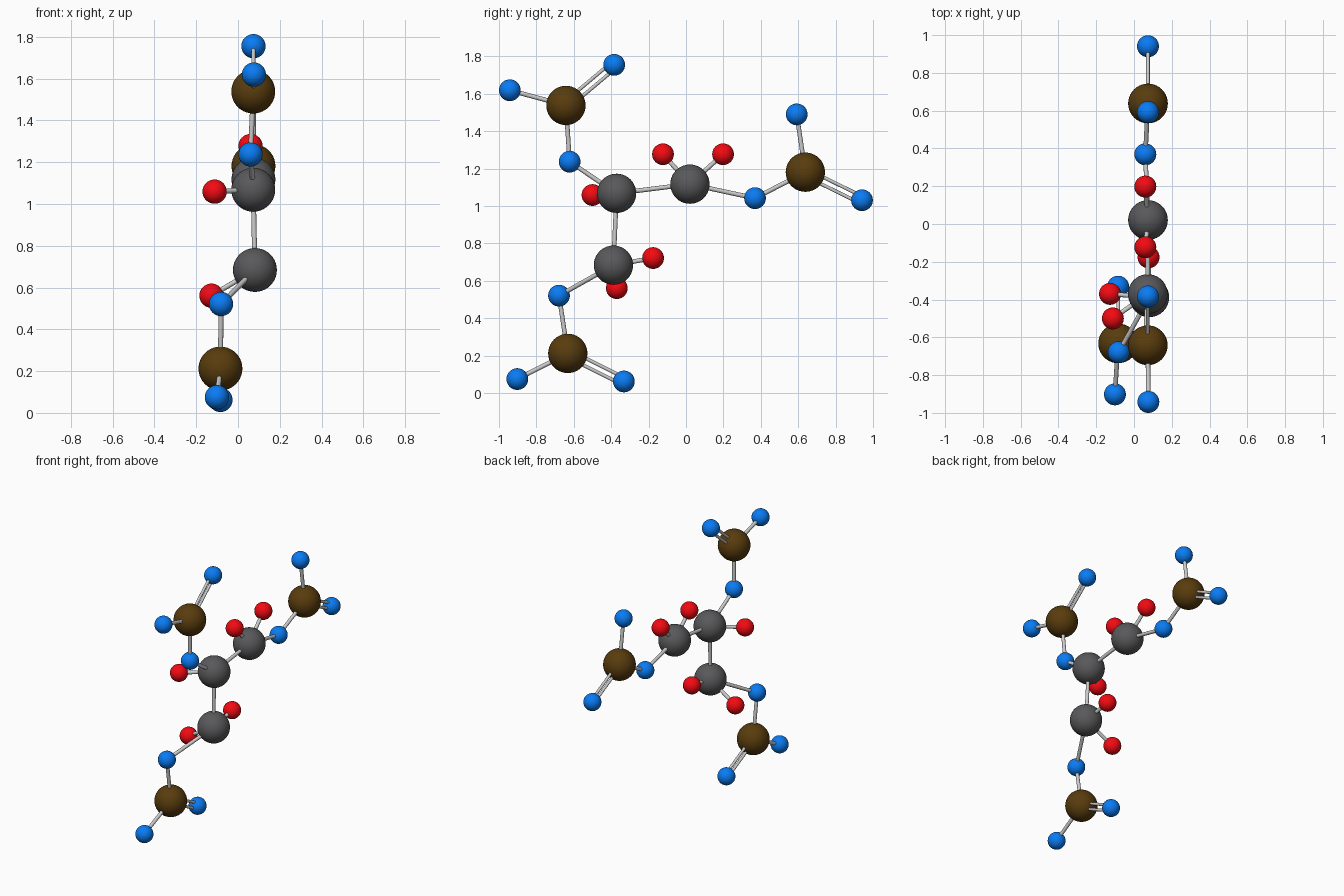
import bpy
from mathutils import Vector

if "Cube" in bpy.data.objects:
    bpy.data.objects.remove(bpy.data.objects["Cube"])


def material(name, rgb):
    m = bpy.data.materials.new(name)
    m.diffuse_color = (*rgb, 1)
    m.use_nodes = True
    m.node_tree.nodes["Principled BSDF"].inputs["Base Color"].default_value = m.diffuse_color
    return m


# radius and colour of each kind of ball
KINDS = {
    "carbon": (0.105, material("dark_grey", (0.10, 0.10, 0.105))),
    "nitrogen": (0.105, material("brown", (0.10, 0.045, 0.004))),
    "oxygen": (0.058, material("blue", (0.003, 0.2, 0.9))),
    "hydrogen": (0.058, material("red", (0.9, 0.003, 0.006))),
}


def finish(name, mat=None):
    o = bpy.context.object
    o.name = name
    if mat:
        o.data.materials.append(mat)
    bpy.ops.object.shade_smooth_by_angle()
    return o


def atom(kind, name, pos):
    r, mat = KINDS[kind]
    bpy.ops.mesh.primitive_uv_sphere_add(segments=40, ring_count=20, radius=r, location=pos)
    finish(kind + "_" + name, mat)
    return Vector(pos)


def rod(name, a, b, r):
    d = b - a
    bpy.ops.mesh.primitive_cylinder_add(vertices=20, radius=r, depth=d.length, location=(a + b) / 2)
    bpy.context.object.rotation_mode = "QUATERNION"
    bpy.context.object.rotation_quaternion = d.to_track_quat("Z", "Y")
    finish(name)


def bond(name, a, b):
    rod("bond_" + name, a, b, 0.012)


def double_bond(name, a, b):
    side = (b - a).cross(Vector((1, 0, 0))).normalized() * 0.019
    for i, s in enumerate((-1, 1)):
        rod(f"double_bond_{name}_{i}", a + side * s, b + side * s, 0.0095)


# carbon chain
C = {
    "right": atom("carbon", "right", (0.074, 0.021, 1.117)),
    "middle": atom("carbon", "middle", (0.073, -0.371, 1.068)),
    "lower": atom("carbon", "lower", (0.081, -0.388, 0.684)),
}
bond("chain_top", C["right"], C["middle"])
bond("chain_down", C["middle"], C["lower"])

# hydrogens
for i, (c, pos) in enumerate([
    ("right", (0.06, -0.123, 1.277)),
    ("right", (0.06, 0.198, 1.277)),
    ("middle", (-0.112, -0.50, 1.059)),
    ("lower", (0.077, -0.176, 0.722)),
    ("lower", (-0.127, -0.370, 0.561)),
]):
    bond(f"hydrogen_{i}", C[c], atom("hydrogen", str(i), pos))

# nitrate arms: linking oxygen, nitrogen, single oxygen, double oxygen
ARMS = {
    "right": [(0.06, 0.369, 1.042), (0.074, 0.638, 1.181),
              (0.074, 0.592, 1.490), (0.074, 0.941, 1.031)],
    "middle": [(0.06, -0.622, 1.237), (0.073, -0.642, 1.538),
               (0.076, -0.942, 1.619), (0.074, -0.384, 1.755)],
    "lower": [(-0.081, -0.679, 0.521), (-0.084, -0.632, 0.212),
              (-0.101, -0.902, 0.075), (-0.084, -0.332, 0.062)],
}
for arm, (link, nit, single, double) in ARMS.items():
    o = atom("oxygen", arm + "_link", link)
    n = atom("nitrogen", arm, nit)
    bond(arm + "_link", C[arm], o)
    bond(arm + "_nitrogen", o, n)
    bond(arm + "_tip", n, atom("oxygen", arm + "_single", single))
    double_bond(arm, n, atom("oxygen", arm + "_double", double))
